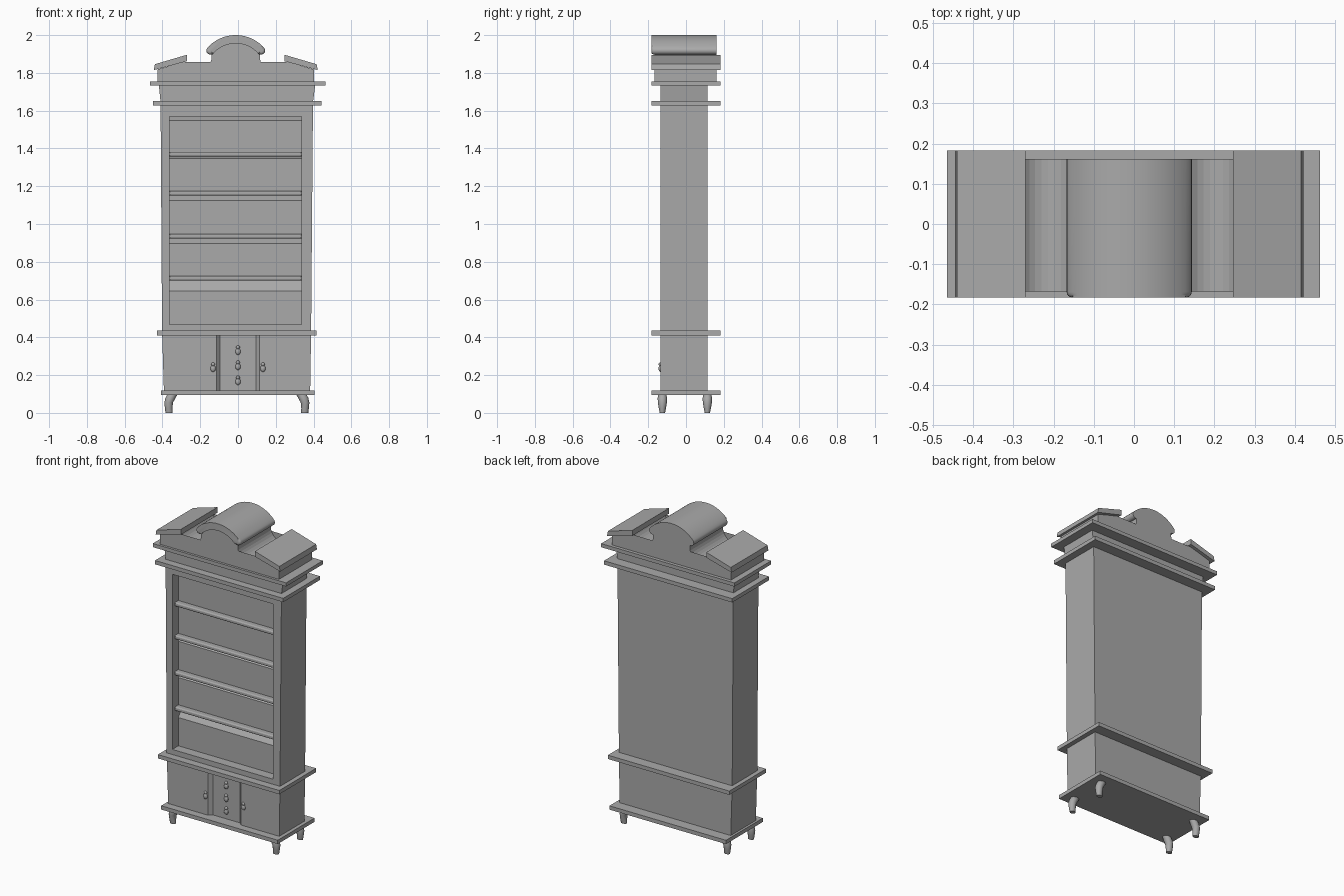
import bpy, bmesh, math
from mathutils import Matrix, Vector

cube = bpy.data.objects.get("Cube")
if cube:
    bpy.data.objects.remove(cube, do_unlink=True)

grey = bpy.data.materials.new("plain_grey")
grey.use_nodes = True
COLOUR = (0.4, 0.4, 0.4, 1)
grey.diffuse_color = COLOUR
grey.node_tree.nodes["Principled BSDF"].inputs["Base Color"].default_value = COLOUR

MID = -0.012          # centre line of the cabinet
FRONT, BACK = -0.135, 0.115


def finish(name, bm, smooth=False):
    bmesh.ops.recalc_face_normals(bm, faces=bm.faces)
    me = bpy.data.meshes.new(name)
    bm.to_mesh(me)
    bm.free()
    me.materials.append(grey)
    ob = bpy.data.objects.new(name, me)
    bpy.context.collection.objects.link(ob)
    if smooth:
        bpy.ops.object.select_all(action='DESELECT')
        ob.select_set(True)
        bpy.context.view_layer.objects.active = ob
        bpy.ops.object.shade_smooth_by_angle(angle=math.radians(40))
    return ob


def prism(name, pts, axis, lo, hi, bevel=0, bevel_at=None, smooth=False):
    """Extrude a 2D outline along an axis; the outline fills the other two axes in order."""
    place = {'x': lambda a, b, t: (t, a, b),
             'y': lambda a, b, t: (a, t, b),
             'z': lambda a, b, t: (a, b, t)}[axis]
    bm = bmesh.new()
    rings = [[bm.verts.new(place(a, b, t)) for a, b in pts] for t in (lo, hi)]
    for ring in rings:
        bm.faces.new(ring)
    n = len(pts)
    for i in range(n):
        j = (i + 1) % n
        bm.faces.new((rings[0][i], rings[0][j], rings[1][j], rings[1][i]))
    if bevel:
        edges = [e for e in bm.edges if all(bevel_at(v.co) for v in e.verts)]
        bmesh.ops.bevel(bm, geom=edges, offset=bevel, segments=4, profile=0.5, affect='EDGES')
    return finish(name, bm, smooth)


def box(name, x0, x1, y0, y1, z0, z1, **kw):
    return prism(name, [(y0, z0), (y1, z0), (y1, z1), (y0, z1)], 'x', x0, x1, **kw)


def arc(cx, cz, r, a0, a1, n):
    angles = [math.radians(a0 + (a1 - a0) * i / n) for i in range(n + 1)]
    return [(cx + r * math.cos(a), cz + r * math.sin(a)) for a in angles]


# Cabinet body, slightly wider towards the top
body = prism("cabinet_body", [(-.392, .11), (-.402, .43), (-.41, 1.645), (-.42, 1.745),
                              (.41, 1.745), (.397, 1.645), (.387, .43), (.382, .11)],
             'y', FRONT, BACK)

# Bookcase opening: every bay has a back panel whose top edge slopes away
bays = [(.467, .645, .70), (.725, .897, .923), (.947, 1.125, 1.151),
        (1.175, 1.348, 1.358), (1.382, 1.549, 1.57)]
PANEL, DEEP = -.075, -.035
outline = [(-.2, bays[0][0])]
for low, slope, top in bays:
    outline += [(PANEL, low), (PANEL, slope), (DEEP, top)]
outline.append((-.2, bays[-1][2]))
opening = prism("opening_cutter", outline, 'x', -.363, .337)

# Recess for the central drawers, with slanted sides
recess = prism("drawer_recess_cutter", [(-.135, -.155), (.135, -.155), (.095, -.115), (-.095, -.115)],
               'z', .119, .411)

for cutter in (opening, recess):
    cutter.hide_render = True
    mod = body.modifiers.new("cut", 'BOOLEAN')
    mod.operation = 'DIFFERENCE'
    mod.solver = 'EXACT'
    mod.object = cutter
bpy.context.view_layer.update()
cut_mesh = bpy.data.meshes.new_from_object(body.evaluated_get(bpy.context.evaluated_depsgraph_get()))
body.modifiers.clear()
body.data = cut_mesh
for cutter in (opening, recess):
    bpy.data.objects.remove(cutter, do_unlink=True)

# Shelves with rounded front edges
for (_, _, z0), (z1, _, _) in zip(bays, bays[1:]):
    box("shelf", -.365, .339, -.11, DEEP + .005, z0, z1,
        bevel=.008, bevel_at=lambda co: co.y < -.1)

# Projecting slabs and cornices
for name, x0, x1, z0, z1 in [("base_slab", -.407, .405, .095, .119),
                             ("waist_slab", -.43, .416, .411, .435),
                             ("lower_cornice", -.45, .443, 1.628, 1.652),
                             ("upper_cornice", -.465, .463, 1.732, 1.755)]:
    box(name, x0, x1, -.183, .183, z0, z1)

# Pediment board with two round scroll notches and a central hump
half = arc(.205, 1.883, .077, -20 - 180, 40, 16)
right = [(.415, 1.75), (.415, 1.818), (.277, 1.858)]
notch = arc(.205, 1.883, .077, -19, -215, 16)
hump = arc(0, 1.798, .17, 42, 90, 8)
side = right + notch + hump
outline = [(MID + x, z) for x, z in side] + [(MID - x, z) for x, z in reversed(side[:-1])]
prism("pediment_board", outline, 'y', -.168, .162)

# Slanted caps on both wings of the pediment
for s, name in ((1, "left_wing_cap"), (-1, "right_wing_cap")):
    prism(name, [(MID + s * x, z) for x, z in
                 [(.434, 1.815), (.428, 1.846), (.258, 1.896), (.258, 1.862)]], 'y', -.183, .183)

# Arched crest with round ends and a soft front edge
RAD, THICK, CZ = .18, .022, 1.798
ends = [(RAD * math.cos(math.radians(a)), CZ + RAD * math.sin(math.radians(a))) for a in (138, 42)]
crest = arc(0, CZ, RAD + THICK, 42, 138, 24)
crest += arc(*ends[0], THICK, 138, 318, 8)[1:-1]
crest += arc(0, CZ, RAD - THICK, 138, 42, 24)
crest += arc(*ends[1], THICK, -138, 42, 8)[1:-1]
prism("crest", [(MID + x, z) for x, z in crest], 'y', -.183, .162,
      bevel=.014, bevel_at=lambda co: co.y < -.18, smooth=True)


# Curved legs lofted from oval sections: height, outward shift, half width, half depth
def leg(name, cx, cy, s):
    bm = bmesh.new()
    rings = []
    for z, shift, rx, ry in [(.1, -.012, .027, .02), (.08, -.001, .027, .025), (.055, .009, .023, .024),
                             (.025, .009, .02, .019), (0, .007, .019, .014)]:
        rings.append([bm.verts.new((cx + s * shift + rx * math.cos(a), cy + ry * math.sin(a), z))
                      for a in [math.tau * i / 12 for i in range(12)]])
    for lower, upper in zip(rings, rings[1:]):
        for i in range(12):
            j = (i + 1) % 12
            bm.faces.new((lower[i], lower[j], upper[j], upper[i]))
    bm.faces.new(rings[0])
    bm.faces.new(rings[-1])
    finish(name, bm, smooth=True)


for s, lr in ((1, "left"), (-1, "right")):
    leg("front_leg_" + lr, -.006 + s * .352, -.125, s)
    leg("back_leg_" + lr, -.006 + s * .352, .113, s)


# Handles: a small knob with a hanging drop
def handle(name, x, y, z):
    bm = bmesh.new()
    for dz, r, h in ((.012, .01, .01), (-.01, .014, .018)):
        m = Matrix.Translation(Vector((x, y, z + dz))) @ Matrix.Diagonal((r, .01, h, 1))
        bmesh.ops.create_uvsphere(bm, u_segments=12, v_segments=8, radius=1, matrix=m)
    finish(name, bm, smooth=True)


for x in (-.132, .132):
    handle("door_handle", x, FRONT, .245)
for z in (.175, .255, .335):
    handle("drawer_handle", 0, -.117, z)
